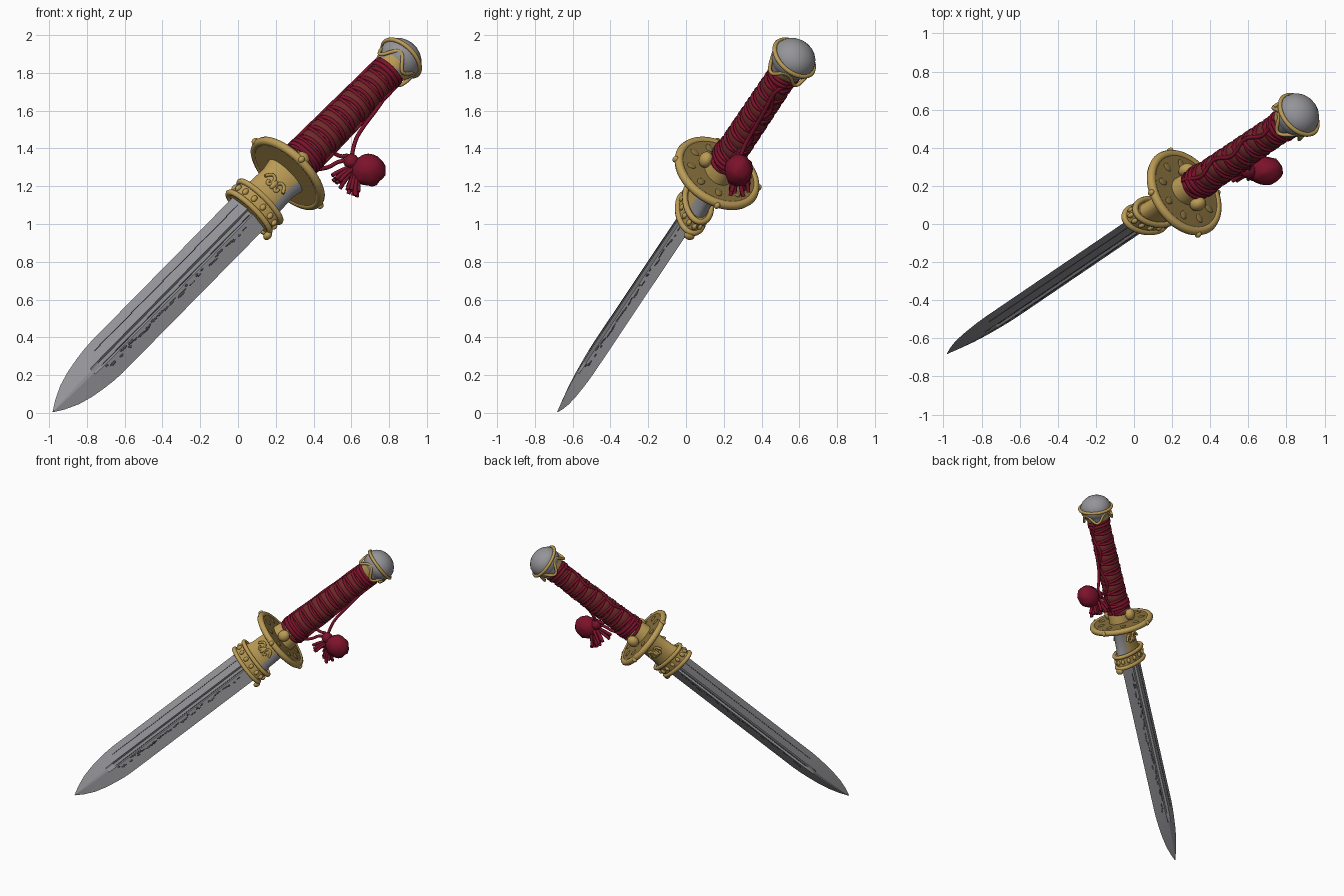
import bpy, bmesh, math, random
from mathutils import Matrix, Vector

random.seed(4)
cube = bpy.data.objects.get("Cube")
if cube:
    bpy.data.objects.remove(cube)


def material(name, rgb):
    m = bpy.data.materials.new(name)
    m.use_nodes = True
    m.diffuse_color = (*rgb, 1)
    m.node_tree.nodes["Principled BSDF"].inputs["Base Color"].default_value = (*rgb, 1)
    return m


STEEL = material("grey steel", (0.30, 0.30, 0.32))
DARK = material("dark engraving", (0.08, 0.08, 0.09))
GOLD = material("gold", (0.50, 0.33, 0.09))
BRONZE = material("dull bronze", (0.24, 0.16, 0.045))
CRIMSON = material("crimson cord", (0.20, 0.006, 0.024))
RUST = material("rust red cloth", (0.16, 0.022, 0.022))

# Dagger frame: x across the blade, y through it to the back, z from tip to pommel
axis = Vector((0.633, 0.430, 0.643)).normalized()
across = Vector((0.71, 0, -0.70))
across = (across - axis * across.dot(axis)).normalized()
depth = axis.cross(across)
FRAME = Matrix((across, depth, axis)).transposed().to_4x4()
FRAME.translation = (-0.98, -0.68, 0.005)
WORLD = Matrix.Identity(4)


def place(name, mesh, mats, frame):
    if not mesh.materials:
        for m in mats:
            mesh.materials.append(m)
    ob = bpy.data.objects.new(name, mesh)
    bpy.context.collection.objects.link(ob)
    ob.matrix_world = frame
    return ob


def finish(name, bm, mats, rule=None, frame=FRAME):
    bmesh.ops.recalc_face_normals(bm, faces=bm.faces)
    for f in bm.faces:
        f.smooth = True
        if rule:
            f.material_index = rule(f.calc_center_median(), f.normal)
    mesh = bpy.data.meshes.new(name)
    bm.to_mesh(mesh)
    bm.free()
    return place(name, mesh, mats, frame)


def loft(name, sections, mats, rule=None):
    bm = bmesh.new()
    rings = [[bm.verts.new(p) for p in s] for s in sections]
    for r, s in zip(rings, rings[1:]):
        for i in range(len(r)):
            j = (i + 1) % len(r)
            bm.faces.new((r[i], r[j], s[j], s[i]))
    bm.faces.new(rings[0])
    bm.faces.new(rings[-1])
    return finish(name, bm, mats, rule)


def oval(z, a, b, n=40, tilt=0.0):
    angles = [math.tau * i / n for i in range(n)]
    return [(a * math.cos(t), b * math.sin(t), z + tilt * math.sin(t)) for t in angles]


def turned(name, profile, mats, rule=None, n=40):
    return loft(name, [oval(z, a, b, n) for z, a, b in profile], mats, rule)


def cord(name, points, radius, mat, closed=False, frame=FRAME, smooth_path=False):
    cu = bpy.data.curves.new(name, "CURVE")
    cu.dimensions = "3D"
    cu.bevel_depth = radius
    cu.bevel_resolution = 2
    cu.use_fill_caps = True
    sp = cu.splines.new("NURBS" if smooth_path else "POLY")
    sp.points.add(len(points) - 1)
    for p, co in zip(sp.points, points):
        p.co = (*co, 1)
    sp.use_cyclic_u = closed
    if smooth_path:
        sp.order_u = 3
        sp.use_endpoint_u = True
    cu.materials.append(mat)
    tmp = bpy.data.objects.new(name + "_path", cu)
    mesh = bpy.data.meshes.new_from_object(tmp)
    bpy.data.objects.remove(tmp)
    for f in mesh.polygons:
        f.use_smooth = True
    return place(name, mesh, [mat], frame)


def blob(name, centre, size, mat, frame=FRAME, turn=0.0, lump=0.0):
    bm = bmesh.new()
    bmesh.ops.create_icosphere(bm, subdivisions=3, radius=1)
    for v in bm.verts:
        v.co *= 1 + random.uniform(-lump, lump)
    bm.transform(Matrix.Translation(centre) @ Matrix.Rotation(turn, 4, "Z") @ Matrix.Diagonal((*size, 1)))
    return finish(name, bm, [mat], None, frame)


# Blade: flattened diamond section with a fuller that fades out before the tip
HALF, THICK = 0.118, 0.034


def blade_section(z, w, t, groove):
    side = [(-1, 0), (-.6, .45), (-.18, .9), (-.09, 1 - .5 * groove)]
    top = side + [(-x, y) for x, y in reversed(side)]
    loop = top + [(x, -y) for x, y in reversed(top[1:-1])]
    return [(x * w, y * t, z) for x, y in loop]


outline = [(0, .002, .002, 0), (.06, .036, .010, 0), (.14, .07, .018, 0), (.23, .093, .025, 0),
           (.32, .107, .03, 0), (.38, .114, .032, 1), (.45, HALF, THICK, 1), (1.72, HALF, THICK, 1)]
loft("blade", [blade_section(*s) for s in outline], [STEEL])

# Worn engraving: thin dark flecks and a fine line on both faces
slope = math.atan2(.45 * THICK, .42 * HALF)
for side in (-1, 1):
    for i in range(32):
        x = random.uniform(.026, .05)
        y = side * THICK * (.9 - (x / HALF - .18) * .45 / .42)
        z = .42 + 1.15 * i / 32 + random.uniform(-.02, .02)
        size = (random.uniform(.003, .008), .0025, random.uniform(.01, .028))
        blob("engraving_fleck", (x, y, z), size, DARK, turn=-side * slope)
    y = side * THICK * .45
    cord("engraved_line", [(-.6 * HALF, y, .42), (-.6 * HALF, y, 1.62)], .002, DARK)
    cord("fuller_line", [(.011, side * THICK * .5, .4), (.011, side * THICK * .5, 1.62)], .003, DARK)

# Collar ring at the blade root
turned("root_collar", [(1.635, .12, .05), (1.635, .145, .074), (1.735, .145, .074), (1.735, .1, .05)], [GOLD])
for z in (1.64, 1.73):
    cord("collar_rim", oval(z, .15, .077), .016, GOLD, True)
for x, y, z in oval(1.685, .146, .075, 14):
    blob("collar_stud", (x, y, z), (.015, .013, .02), GOLD)
blob("collar_scroll", (.155, 0, 1.62), (.02, .03, .025), GOLD)

# Neck: gold sleeve open to steel along one edge, with scroll relief
turned("neck", [(1.72, .125, .062), (1.78, .112, .06), (1.88, .108, .06), (1.95, .12, .07)],
       [GOLD, STEEL], lambda c, n: 1 if c.x > .068 else 0)
for side in (-1, 1):
    for flip in (-1, 1):
        curl = [(flip * (.03 + (.036 - .004 * k) * math.cos(k * .8)) - .01, side * .06,
                 1.83 + (.05 - .005 * k) * math.sin(k * .8)) for k in range(9)]
        cord("neck_scroll", curl, .009, GOLD, smooth_path=True)
    blob("neck_boss", (-.01, side * .06, 1.83), (.016, .015, .03), GOLD)

# Round guard
turned("guard_plate", [(1.945, .1, .1), (1.945, .225, .225), (1.98, .225, .225), (1.985, .1, .1)],
       [GOLD, BRONZE], lambda c, n: 1 if n.z > .5 else 0, 56)
cord("guard_rim", oval(1.963, .223, .223, 56), .024, GOLD, True)
for x, y, z in oval(1.963, .243, .243, 4):
    blob("rim_stud", (x, y, z), (.016, .016, .02), GOLD)
for x, y, z in oval(1.982, .16, .16, 9):
    blob("guard_relief", (x, y, z), (.026, .02, .008), BRONZE, turn=math.atan2(y, x))
turned("grip_seat", [(1.97, .105, .085), (2.03, .1, .08), (2.1, .085, .065)], [GOLD])
for side in (-1, 1):
    blob("seat_knob", (0, side * .098, 2.03), (.042, .036, .045), GOLD)

# Grip: bulging cloth bands tied with crossing cords
BOTTOM, TOP, BANDS = 2.07, 2.81, 9
pitch = (TOP - BOTTOM) / BANDS


def grip_size(z):
    k = (z - BOTTOM) / (TOP - BOTTOM)
    return .09 - .014 * k, .07 - .003 * k


profile = []
for i in range(BANDS * 6 + 1):
    z = BOTTOM + pitch * i / 6
    a, b = grip_size(z)
    swell = .010 * abs(math.sin(math.pi * i / 6))
    profile.append((z, a + swell, b + swell))
turned("grip", profile, [RUST])
for i in range(BANDS + 1):
    z = BOTTOM + pitch * i
    a, b = grip_size(z)
    for tilt in (-.018, .016):
        cord("grip_cord", oval(z, a + .003, b + .003, 32, tilt), .011, CRIMSON, True)
for z in (2.1, 2.125, 2.775, 2.8):
    a, b = grip_size(z)
    cord("end_binding", oval(z, a + .006, b + .006, 32, .006), .014, CRIMSON, True)
for side in (-1, 1):
    run = [(side * (grip_size(z)[0] + .008), .02 * math.sin(z * 25), z) for z in [BOTTOM + .037 * k for k in range(21)]]
    cord("edge_cord", run, .011, CRIMSON, smooth_path=True)

# Pommel: flared steel cup with a gold scalloped foot, tilted rim and dome
turned("pommel_cup", [(2.79 + .013 * k, .078 + .0045 * k, .076 + .0046 * k) for k in range(10)],
       [STEEL, GOLD], lambda c, n: 1 if c.z < 2.845 + .04 * math.sin(4 * math.atan2(c.y, c.x) + 2.5) else 0, 64)
vine = [(.108 * math.cos(t), .108 * math.sin(t), 2.85 + .035 * math.sin(4 * t + 2.5))
        for t in [math.tau * k / 64 for k in range(64)]]
cord("pommel_vine", vine, .01, GOLD, True)
cord("pommel_rim", oval(2.912, .122, .122, 48, -.015), .012, GOLD, True)
blob("pommel_dome", (0, 0, 2.905), (.119, .119, .102), STEEL)

# Hanging cords and tassel
cord("long_cord", [(.84, .50, 1.77), (.76, .44, 1.64), (.65, .36, 1.50), (.61, .31, 1.42), (.60, .28, 1.34)],
     .011, CRIMSON, frame=WORLD, smooth_path=True)
cord("short_cord", [(.40, .22, 1.29), (.47, .25, 1.29), (.54, .28, 1.34), (.62, .28, 1.34)],
     .011, CRIMSON, frame=WORLD, smooth_path=True)
cord("loop_cord", [(.48, .26, 1.40), (.53, .29, 1.35), (.60, .28, 1.37), (.62, .28, 1.31)],
     .011, CRIMSON, frame=WORLD, smooth_path=True)
blob("tassel_head", (.69, .28, 1.285), (.092, .074, .085), CRIMSON, WORLD, lump=.06)
blob("tassel_knot", (.60, .28, 1.33), (.04, .04, .04), CRIMSON, WORLD, lump=.08)
for i in range(22):
    swing = math.radians(random.uniform(190, 275))
    reach = random.uniform(.11, .15)
    end = Vector((.635 + reach * math.cos(swing), .28 + random.uniform(-.06, .06), 1.29 + reach * math.sin(swing)))
    start = Vector((.64, .28, 1.31))
    bend = start.lerp(end, .55) + Vector((0, random.uniform(-.02, .02), .02))
    cord("tassel_strand", [start, bend, end], .011, CRIMSON, frame=WORLD, smooth_path=True)

# Keep hard edges crisp on the smooth parts
bpy.ops.object.select_all(action="DESELECT")
for ob in bpy.context.collection.objects:
    if ob.type == "MESH" and ob.name.split(".")[0] in {
            "blade", "root_collar", "neck", "guard_plate", "grip_seat", "pommel_cup"}:
        ob.select_set(True)
        bpy.context.view_layer.objects.active = ob
bpy.ops.object.shade_smooth_by_angle(angle=math.radians(12))
